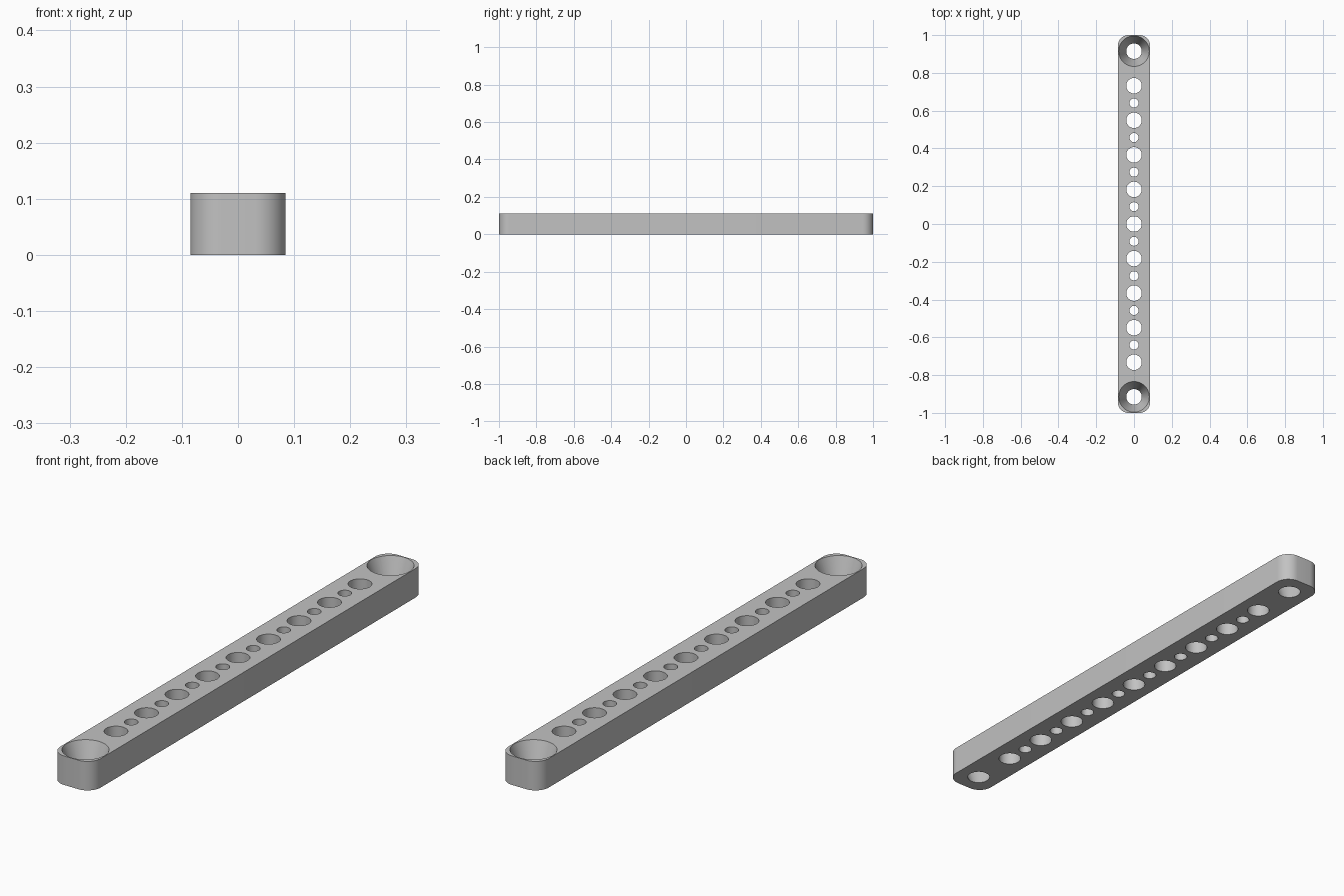
import bpy
import bmesh
from math import cos, sin, pi, radians
from mathutils import Matrix

if "Cube" in bpy.data.objects:
    bpy.data.objects.remove(bpy.data.objects["Cube"], do_unlink=True)

HALF_W, HALF_L, HEIGHT = 0.085, 1.0, 0.11
CORNER = 0.055
PITCH = 0.183
SEGMENTS = 48

grey = bpy.data.materials.new("light grey")
grey.use_nodes = True
colour = (0.54, 0.54, 0.54, 1)
grey.diffuse_color = colour
grey.node_tree.nodes["Principled BSDF"].inputs["Base Color"].default_value = colour


def make_object(name, bm):
    bmesh.ops.recalc_face_normals(bm, faces=bm.faces)
    mesh = bpy.data.meshes.new(name)
    bm.to_mesh(mesh)
    bm.free()
    mesh.materials.append(grey)
    obj = bpy.data.objects.new(name, mesh)
    bpy.context.collection.objects.link(obj)
    return obj


def add_hole(bm, y, r_bottom, r_top):
    """Hole cutter whose radii are met at the bottom and top faces."""
    over = 0.1  # share of the height the cutter sticks out at each end
    grow = (r_top - r_bottom) * over
    bmesh.ops.create_cone(
        bm, cap_ends=True, segments=SEGMENTS,
        radius1=r_bottom - grow, radius2=r_top + grow,
        depth=HEIGHT * (1 + 2 * over),
        matrix=Matrix.Translation((0, y, HEIGHT / 2)))


# Bar with rounded corners
bm = bmesh.new()
outline = []
steps = 12
for quarter, (sx, sy) in enumerate([(1, 1), (-1, 1), (-1, -1), (1, -1)]):
    for i in range(steps + 1):
        a = (quarter + i / steps) * pi / 2
        outline.append(bm.verts.new((sx * (HALF_W - CORNER) + CORNER * cos(a),
                                     sy * (HALF_L - CORNER) + CORNER * sin(a), 0)))
base = bm.faces.new(outline)
top = bmesh.ops.extrude_face_region(bm, geom=[base], use_keep_orig=True)["geom"]
bmesh.ops.translate(bm, vec=(0, 0, HEIGHT),
                    verts=[v for v in top if isinstance(v, bmesh.types.BMVert)])
bar = make_object("perforated_bar", bm)

# Row of large and small holes, with a tapered hole at each end
bm = bmesh.new()
for i in range(-4, 5):
    add_hole(bm, i * PITCH, 0.041, 0.041)
for i in range(-4, 4):
    add_hole(bm, (i + 0.5) * PITCH, 0.024, 0.024)
for side in (-1, 1):
    add_hole(bm, side * 5 * PITCH, 0.041, 0.081)
cutter = make_object("hole_cutter", bm)
cutter.hide_render = True

cut = bar.modifiers.new("holes", 'BOOLEAN')
cut.operation = 'DIFFERENCE'
cut.solver = 'EXACT'
cut.object = cutter

bpy.ops.object.select_all(action='DESELECT')
bar.select_set(True)
bpy.context.view_layer.objects.active = bar
bpy.ops.object.modifier_apply(modifier=cut.name)
bpy.data.objects.remove(cutter, do_unlink=True)
bpy.ops.object.shade_smooth_by_angle(angle=radians(30))
